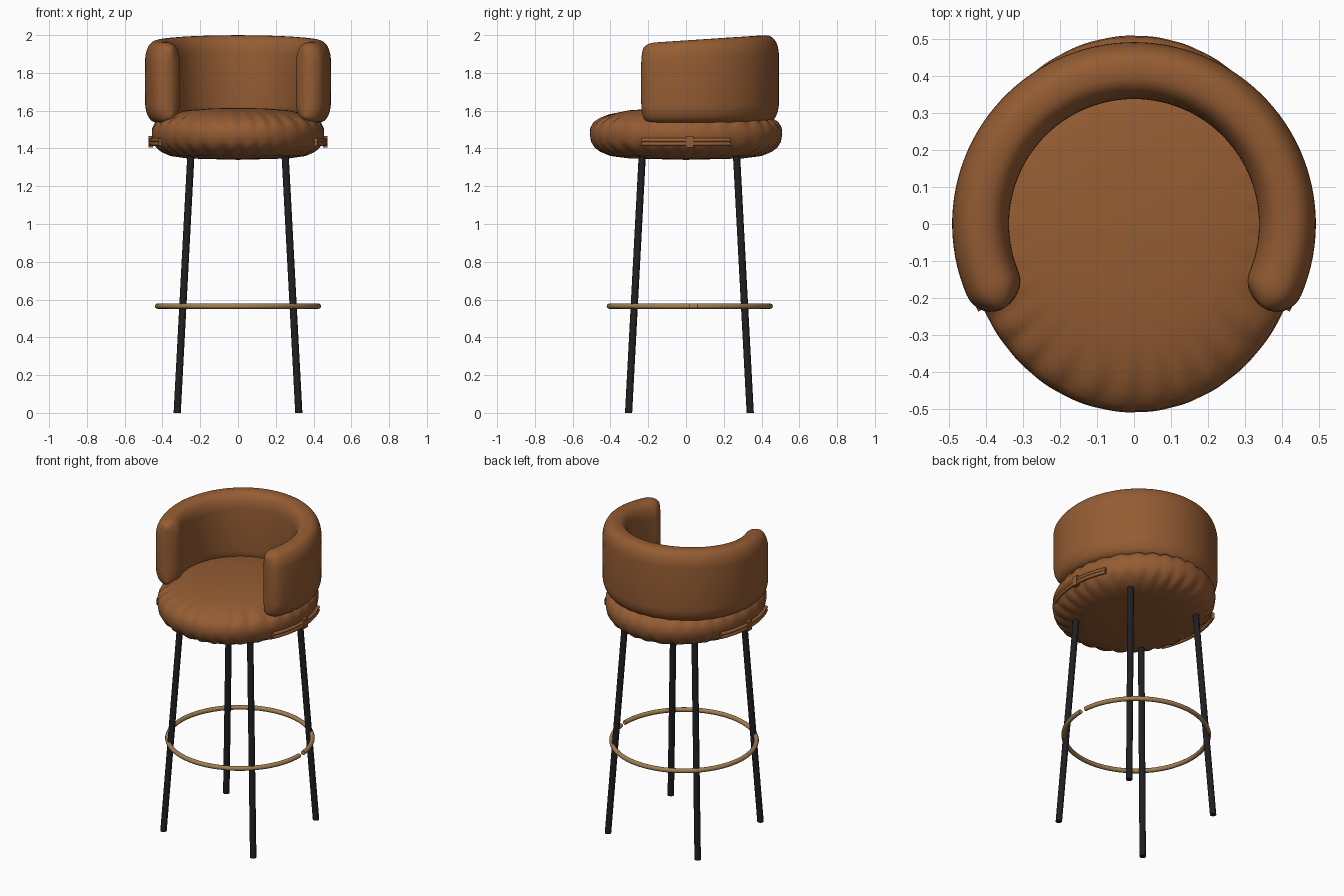
import bpy, math
from math import sin, cos, pi, radians
from mathutils import Vector

cube = bpy.data.objects.get("Cube")
if cube:
    bpy.data.objects.remove(cube, do_unlink=True)


def material(name, rgb, roughness):
    m = bpy.data.materials.new(name)
    m.use_nodes = True
    m.diffuse_color = (*rgb, 1)
    bsdf = m.node_tree.nodes["Principled BSDF"]
    bsdf.inputs["Base Color"].default_value = (*rgb, 1)
    bsdf.inputs["Roughness"].default_value = roughness
    return m


leather = material("tan leather", (0.30, 0.108, 0.033), 0.6)
black = material("black metal", (0.014, 0.014, 0.016), 0.5)
brass = material("aged brass", (0.36, 0.215, 0.085), 0.4)


def loft(name, rings, mat, angle=40):
    """Skin a list of equal closed rings and cap both ends."""
    n = len(rings[0])
    verts = [p for ring in rings for p in ring]
    faces = [(i * n + j, i * n + (j + 1) % n, (i + 1) * n + (j + 1) % n, (i + 1) * n + j)
             for i in range(len(rings) - 1) for j in range(n)]
    faces += [tuple(reversed(range(n))), tuple(range(len(verts) - n, len(verts)))]
    mesh = bpy.data.meshes.new(name)
    mesh.from_pydata(verts, [], faces)
    mesh.materials.append(mat)
    obj = bpy.data.objects.new(name, mesh)
    bpy.context.collection.objects.link(obj)
    bpy.ops.object.select_all(action='DESELECT')
    obj.select_set(True)
    bpy.context.view_layer.objects.active = obj
    bpy.ops.object.mode_set(mode='EDIT')
    bpy.ops.mesh.select_all(action='SELECT')
    bpy.ops.mesh.normals_make_consistent(inside=False)
    bpy.ops.object.mode_set(mode='OBJECT')
    bpy.ops.object.shade_smooth_by_angle(angle=radians(angle))
    return obj


def arc_tube(name, rx, ry, cy, z, r, start, end, steps, mat):
    """Round bar following a horizontal elliptical arc, angles in degrees."""
    rings = []
    for i in range(steps + 1):
        a = radians(start + (end - start) * i / steps)
        rings.append([((rx + r * cos(b)) * cos(a), cy + (ry + r * cos(b)) * sin(a), z + r * sin(b))
                      for b in (2 * pi * k / 12 for k in range(12))])
    return loft(name, rings, mat)


# Seat cushion: oval lathe with gathered pleats around both rims
profile = [(0.01, 1.34), (0.30, 1.347), (0.40, 1.36), (0.455, 1.382), (0.485, 1.405),
           (0.503, 1.435), (0.51, 1.475), (0.507, 1.51), (0.49, 1.54), (0.46, 1.56),
           (0.41, 1.58), (0.30, 1.602), (0.15, 1.612), (0.01, 1.615)]
rings = []
for r, z in profile:
    rim = max(0, 1 - abs(r - 0.47) / 0.06) * (0.3 if 1.42 < z < 1.52 else 1)
    ring = []
    for k in range(240):
        t = 2 * pi * k / 240
        crease = 0.009 * rim * abs(sin(15 * t + 0.5 * sin(5 * t))) ** 3
        ring.append(((r - crease) * 0.895 * cos(t), (r - crease) * sin(t),
                     z + (crease if z < 1.45 else -crease)))
    rings.append(ring)
loft("seat_cushion", rings, leather, 50)

# Wraparound backrest: rounded section swept round the seat, with domed arm ends
RADIUS, HALF = 0.415, 0.077
END = radians(-23)
stations = []
for i in range(9):
    f = pi / 2 * i / 8
    stations.append((END - 0.072 / RADIUS * cos(f), max(0.02, sin(f)), 0.045 * (1 - sin(f))))
span = pi - 2 * END
left = stations + [(END + span * i / 72, 1, 0) for i in range(1, 72)]
stations = left + [(pi - a, w, s) for a, w, s in reversed(stations)]
rings = []
for a, width, shrink in stations:
    y = RADIUS * sin(a)
    top = 1.972 + 0.066 * y - shrink
    bottom = 1.535 + shrink
    mid, half_h = (top + bottom) / 2, (top - bottom) / 2
    ring = []
    for k in range(40):
        b = 2 * pi * k / 40
        c, s = cos(b), sin(b)
        # straight walls between softly rounded top and bottom
        off = HALF * width * math.copysign(abs(c) ** 0.75, c)
        z = mid + math.copysign(half_h - 0.11 * (1 - abs(s)), s) if abs(s) > 1e-6 else mid
        rad = RADIUS + off
        ring.append((rad * cos(a), rad * sin(a), z))
    rings.append(ring)
loft("backrest", rings, leather, 60)

# Side piping and fastening tab at each side of the seat
for side, base in (("left", 0), ("right", 180)):
    for label, z in (("lower", 1.424), ("upper", 1.444)):
        arc_tube(f"{side}_{label}_piping", 0.462, 0.512, 0.0, z, 0.011,
                 base - 27, base + 27, 24, leather)
    x = 0.462 if side == "left" else -0.462
    rings = [[(x + dx * 0.012, 0.02 + dy * 0.02, z) for dx, dy in
              ((-1, -1), (1, -1), (1, 1), (-1, 1))] for z in (1.405, 1.465)]
    loft(f"{side}_tab", rings, leather)

# Four splayed legs, cut level at the floor
for sx, side in ((1, "left"), (-1, "right")):
    for sy, place in ((-1, "front"), (1, "back")):
        rings = []
        for spread, z in ((0.322, 0), (0.249, 1.375)):
            centre = Vector((sx * spread, 0.018 + sy * spread, z))
            rings.append([centre + Vector((cos(t), sin(t), 0)) * 0.019
                          for t in (2 * pi * k / 20 for k in range(20))])
        loft(f"{place}_{side}_leg", rings, black)

# Foot ring with a small opening on the left side
arc_tube("foot_ring", 0.426, 0.426, 0.02, 0.565, 0.014, 5.5, 360, 120, brass)
